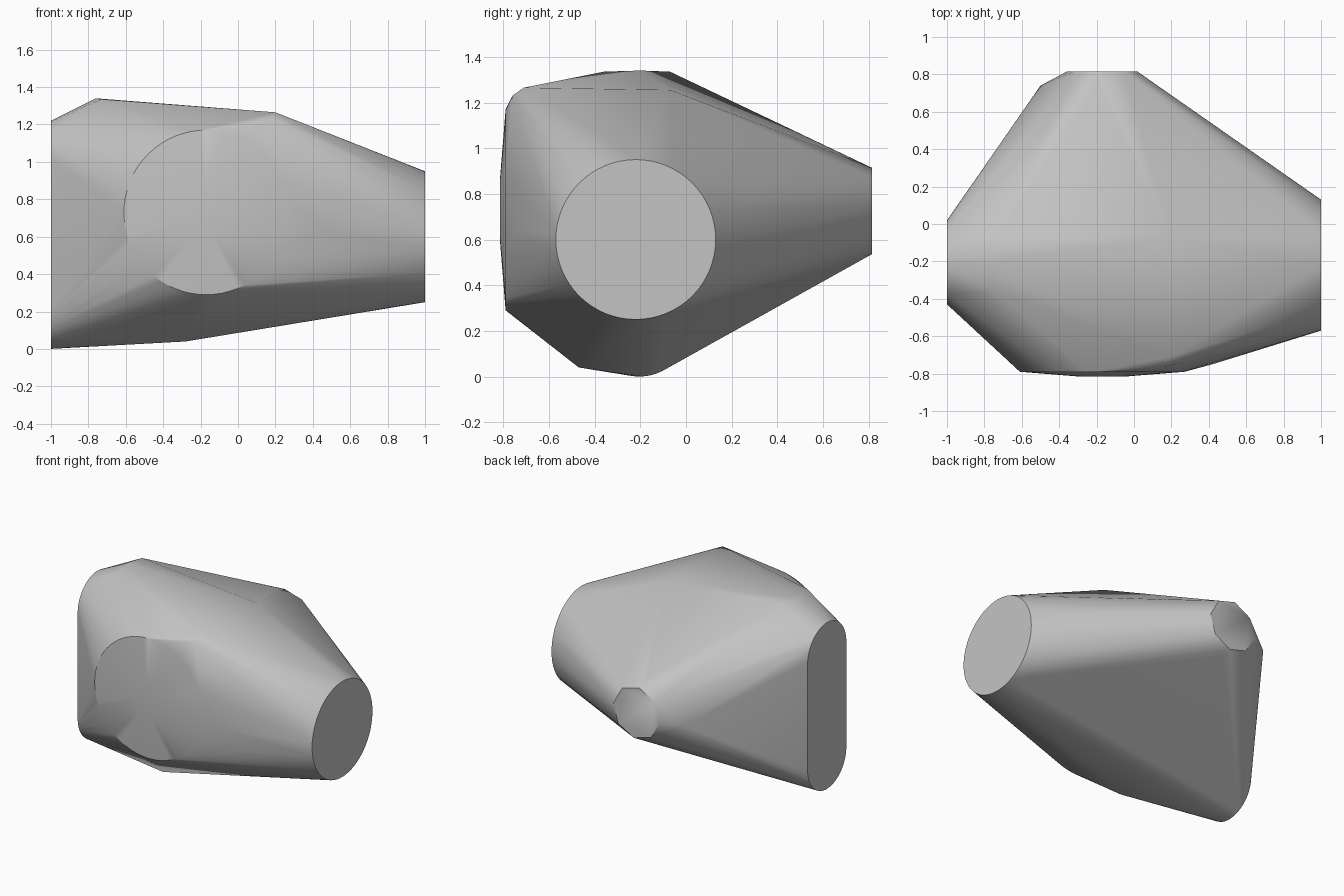
import bpy, bmesh, math
from mathutils import Vector

old = bpy.data.objects.get("Cube")
if old:
    bpy.data.objects.remove(old, do_unlink=True)


def ring(axis, at, centre, radius, count, stretch=0.0, turn=0.0):
    """Circle facing x or y; stretch splits it upright into a stadium."""
    points = []
    for i in range(count):
        a = 2 * math.pi * (i + turn) / count
        u = centre[0] + radius * math.cos(a)
        v = centre[1] + radius * math.sin(a)
        v += math.copysign(stretch, math.sin(a))
        points.append((at, u, v) if axis == "x" else (u, at, v))
    return points


# Flat end caps on both sides
left_cap = ring("x", 1.0, (-0.22, 0.60), 0.35, 64)
right_cap = ring("x", -1.0, (-0.205, 0.61), 0.225, 48, stretch=0.385, turn=0.5)

# Domed round front
front_cap = ring("y", -0.79, (-0.17, 0.73), 0.44, 64)
front_dome = ring("y", -0.815, (-0.17, 0.73), 0.13, 24)

# Small eight-sided back with a chamfer
back_cap = ring("y", 0.815, (-0.17, 0.725), 0.19, 8, turn=0.15)
back_chamfer = ring("y", 0.75, (-0.17, 0.725), 0.22, 8, turn=0.15)

# Loose corners: top ridge, upper front tip, left front, back and underside
corners = [
    (-0.76, -0.2, 1.34), (-0.73, -0.07, 1.335), (-0.73, -0.36, 1.335),
    (0.2, -0.07, 1.255), (0.2, -0.71, 1.265), (0.18, -0.76, 1.23),
    (0.23, -0.72, 1.21), (0.42, -0.75, 0.64),
    (-0.5, 0.74, 0.69), (-0.28, -0.47, 0.04),
]

# Stretch one skin over all of the caps and corners
bm = bmesh.new()
for p in left_cap + right_cap + front_cap + front_dome + back_cap + back_chamfer + corners:
    bm.verts.new(Vector(p))
hull = bmesh.ops.convex_hull(bm, input=bm.verts[:])
spare = {g for g in hull["geom_interior"] + hull["geom_unused"]
         if isinstance(g, bmesh.types.BMVert)}
bmesh.ops.delete(bm, geom=list(spare), context="VERTS")
bmesh.ops.dissolve_limit(bm, angle_limit=math.radians(0.3),
                         verts=bm.verts[:], edges=bm.edges[:])
bmesh.ops.recalc_face_normals(bm, faces=bm.faces[:])

mesh = bpy.data.meshes.new("faceted_body")
bm.to_mesh(mesh)
bm.free()
body = bpy.data.objects.new("faceted_body", mesh)
bpy.context.collection.objects.link(body)

# Plain grey
grey = bpy.data.materials.new("plain_grey")
grey.use_nodes = True
colour = (0.55, 0.55, 0.55, 1.0)
grey.diffuse_color = colour
grey.node_tree.nodes["Principled BSDF"].inputs["Base Color"].default_value = colour
mesh.materials.append(grey)

bpy.ops.object.select_all(action="DESELECT")
body.select_set(True)
bpy.context.view_layer.objects.active = body
bpy.ops.object.shade_smooth_by_angle(angle=math.radians(30))
